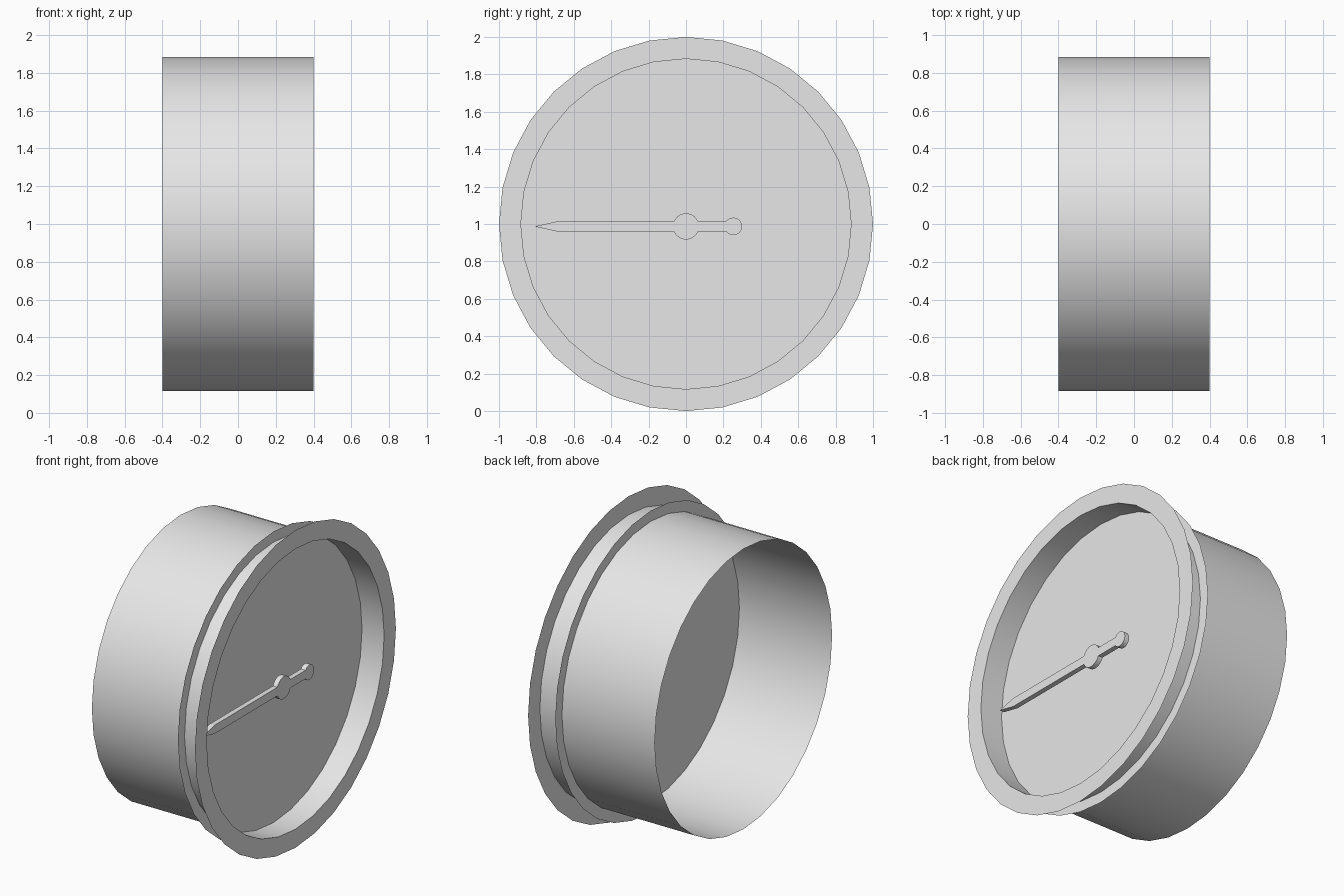
import bpy, bmesh, math

if "Cube" in bpy.data.objects:
    bpy.data.objects.remove(bpy.data.objects["Cube"])

SEG = 32        # sides of the round case
R = 0.883       # case radius
CZ = 1.0        # height of the case axis

grey = bpy.data.materials.new("light_grey")
grey.diffuse_color = (0.8, 0.8, 0.8, 1)
grey.use_nodes = True
grey.node_tree.nodes["Principled BSDF"].inputs["Base Color"].default_value = grey.diffuse_color


def finish(bm, name, smooth=False):
    me = bpy.data.meshes.new(name)
    bm.to_mesh(me)
    bm.free()
    me.materials.append(grey)
    for p in me.polygons:
        p.use_smooth = smooth
    ob = bpy.data.objects.new(name, me)
    bpy.context.collection.objects.link(ob)
    return ob


def circle(bm, x, r):
    """Ring of vertices around the x axis."""
    return [bm.verts.new((x, r * math.cos(2 * math.pi * i / SEG),
                          CZ + r * math.sin(2 * math.pi * i / SEG)))
            for i in range(SEG)]


def bridge(bm, a, b):
    for i in range(SEG):
        j = (i + 1) % SEG
        bm.faces.new((a[i], a[j], b[j], b[i]))


# Case: thin open tube
bm = bmesh.new()
bridge(bm, circle(bm, 0.4, R), circle(bm, -0.4, R))
bmesh.ops.recalc_face_normals(bm, faces=bm.faces)
finish(bm, "case_tube", smooth=True)

# Front bezel: flat sheet ring
bm = bmesh.new()
bridge(bm, circle(bm, 0.4, R), circle(bm, 0.4, 1.0))
bmesh.ops.recalc_face_normals(bm, faces=bm.faces)
finish(bm, "front_bezel")

# Dial sheet, with its edge forming the rear flange outside the tube
bm = bmesh.new()
rim, edge = circle(bm, 0.246, R), circle(bm, 0.246, 0.95)
bm.faces.new(rim)
bridge(bm, edge, rim)
bmesh.ops.recalc_face_normals(bm, faces=bm.faces)
finish(bm, "dial_plate")

# Needle: one outline, upper half mirrored to the lower half
HALF, HUB, TAIL, TAIL_Y = 0.027, 0.07, 0.047, 0.253
NZ = 0.987


def arc(cy, r, start, end, n):
    return [(cy + r * math.cos(start + (end - start) * i / n),
             r * math.sin(start + (end - start) * i / n)) for i in range(n + 1)]


a_hub = math.asin(HALF / HUB)
a_tail = math.asin(HALF / TAIL)
upper = [(-0.69, HALF)]
upper += arc(0, HUB, math.pi - a_hub, a_hub, 10)
upper += arc(TAIL_Y, TAIL, math.pi - a_tail, 0, 10)
lower = [(y, -z) for y, z in reversed(upper[:-1])]
outline = [(-0.81, 0)] + upper + lower

bm = bmesh.new()
face = bm.faces.new([bm.verts.new((0.288, y, NZ + z)) for y, z in outline])
ext = bmesh.ops.extrude_face_region(bm, geom=[face], use_keep_orig=True)
moved = [v for v in ext["geom"] if isinstance(v, bmesh.types.BMVert)]
bmesh.ops.translate(bm, verts=moved, vec=(0.032, 0, 0))
bmesh.ops.recalc_face_normals(bm, faces=bm.faces)
finish(bm, "needle")
